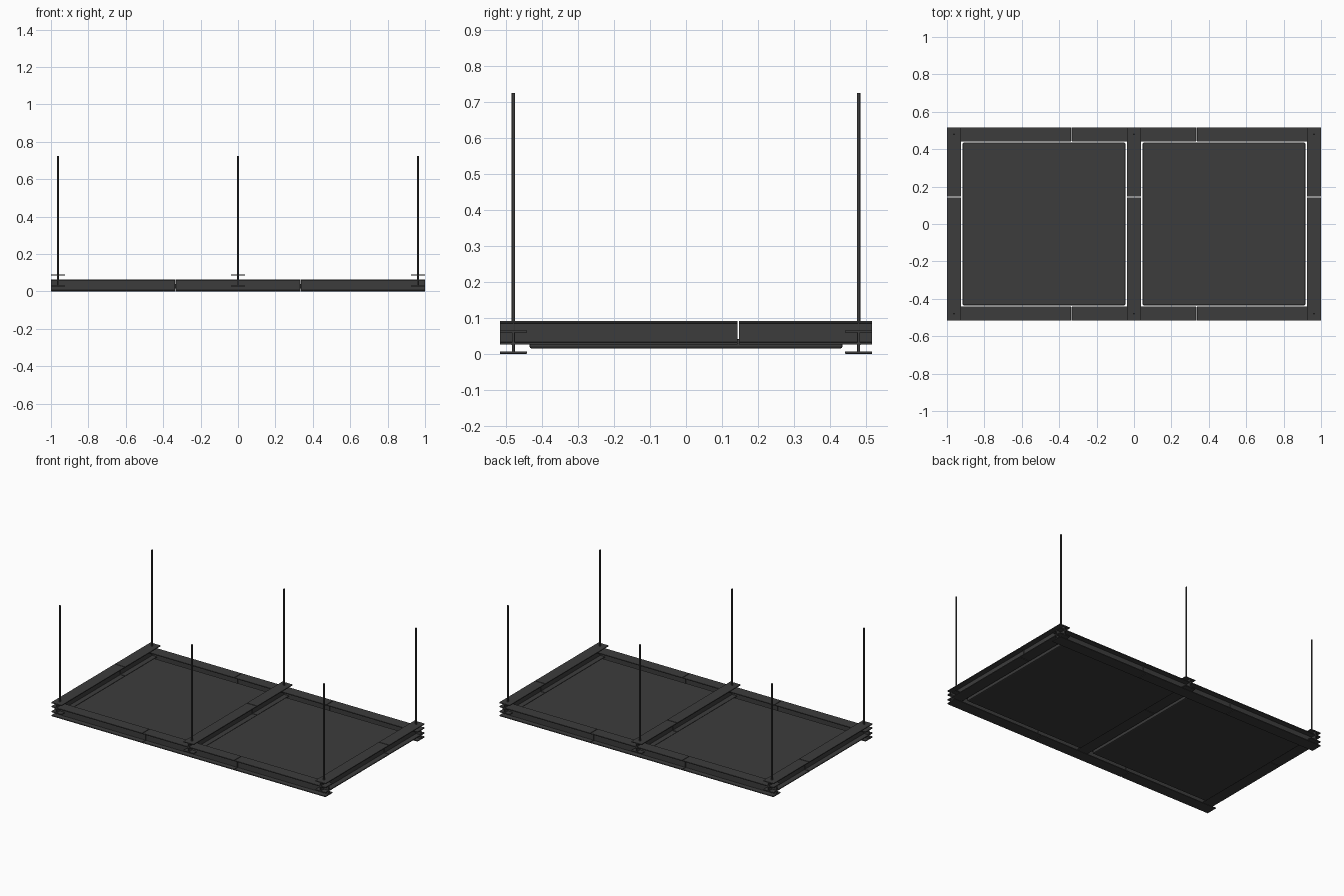
import bpy
import bmesh
from mathutils import Vector

cube = bpy.data.objects.get("Cube")
if cube:
    bpy.data.objects.remove(cube, do_unlink=True)

# Single dark finish
paint = bpy.data.materials.new("charcoal_metal")
paint.use_nodes = True
colour = (0.045, 0.045, 0.045, 1)
paint.diffuse_color = colour
paint.node_tree.nodes["Principled BSDF"].inputs["Base Color"].default_value = colour

BEAM_W, BEAM_H = 0.075, 0.065
FLANGE, WEB = 0.006, 0.008
HALF_X, HALF_Y = 1.0, 0.517
CROSS_Z = 0.026
SEAM = 0.002


def finish(name, bm, bevel=0):
    bmesh.ops.recalc_face_normals(bm, faces=bm.faces)
    mesh = bpy.data.meshes.new(name)
    bm.to_mesh(mesh)
    bm.free()
    mesh.materials.append(paint)
    ob = bpy.data.objects.new(name, mesh)
    bpy.context.collection.objects.link(ob)
    if bevel:
        mod = ob.modifiers.new("soft_edges", 'BEVEL')
        mod.width = bevel
        mod.segments = 2
    return ob


def beam(name, axis, offset, start, end, z):
    """I-shaped profile swept along x or y."""
    w, k, h, f = BEAM_W / 2, WEB / 2, BEAM_H, FLANGE
    side = [(w, 0), (w, f), (k, f), (k, h - f), (w, h - f), (w, h)]
    profile = side + [(-u, v) for u, v in reversed(side)]
    bm = bmesh.new()
    verts = []
    for u, v in profile:
        co = (start, offset + u, z + v) if axis == 'x' else (offset + u, start, z + v)
        verts.append(bm.verts.new(co))
    face = bm.faces.new(verts)
    ext = bmesh.ops.extrude_face_region(bm, geom=[face], use_keep_orig=True)
    moved = [e for e in ext["geom"] if isinstance(e, bmesh.types.BMVert)]
    along = Vector((1, 0, 0)) if axis == 'x' else Vector((0, 1, 0))
    bmesh.ops.translate(bm, verts=moved, vec=along * (end - start))
    return finish(name, bm, 0.001)


def segmented_beam(name, axis, offset, stops, z):
    for i, (a, b) in enumerate(zip(stops, stops[1:])):
        start = a + (SEAM if i else 0)
        end = b - (SEAM if i < len(stops) - 2 else 0)
        beam(f"{name}_{i + 1}", axis, offset, start, end, z)


# Long beams, each in three lengths
beam_y = HALF_Y - BEAM_W / 2
for label, s in (("front", -1), ("back", 1)):
    segmented_beam(f"{label}_long_beam", 'x', s * beam_y,
                   [-HALF_X, -0.335, 0.335, HALF_X], 0)

# Cross beams, each in two lengths
cross_x = HALF_X - BEAM_W / 2
columns = (("right", -cross_x), ("middle", 0), ("left", cross_x))
for label, x in columns:
    segmented_beam(f"{label}_cross_beam", 'y', x, [-HALF_Y, 0.145, HALF_Y], CROSS_Z)

# Hanging rods
for label, x in columns:
    for end, s in (("front", -1), ("back", 1)):
        bm = bmesh.new()
        bmesh.ops.create_cone(bm, cap_ends=True, segments=12,
                              radius1=0.005, radius2=0.005, depth=0.7)
        bmesh.ops.translate(bm, verts=bm.verts, vec=(x, s * beam_y, 0.375))
        rod = finish(f"{label}_{end}_rod", bm)
        bpy.ops.object.select_all(action='DESELECT')
        rod.select_set(True)
        bpy.context.view_layer.objects.active = rod
        bpy.ops.object.shade_smooth_by_angle()

# Panels, loose inside the frame
for label, s in (("right", -1), ("left", 1)):
    bm = bmesh.new()
    bmesh.ops.create_cube(bm, size=1)
    bmesh.ops.scale(bm, verts=bm.verts, vec=(0.87, 0.87, 0.026))
    bmesh.ops.translate(bm, verts=bm.verts, vec=(s * 0.481, 0, 0.028))
    finish(f"{label}_panel", bm, 0.006)
